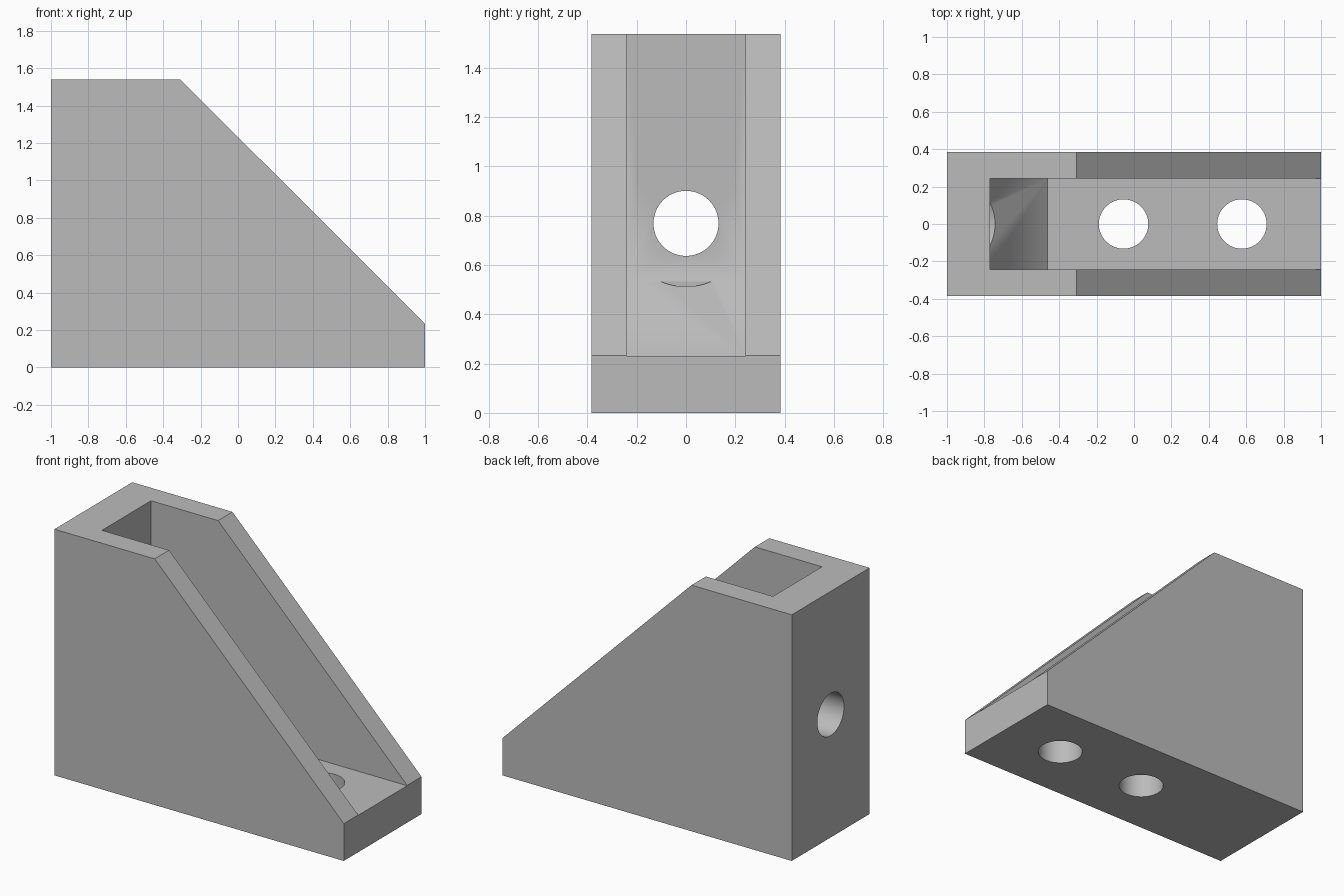
import bpy, bmesh, math
from mathutils import Matrix

cube = bpy.data.objects.get("Cube")
if cube:
    bpy.data.objects.remove(cube, do_unlink=True)

grey = bpy.data.materials.new("plain grey")
grey.use_nodes = True
grey.diffuse_color = (0.5, 0.5, 0.5, 1)
grey.node_tree.nodes["Principled BSDF"].inputs["Base Color"].default_value = (0.5, 0.5, 0.5, 1)


def add_object(name, bm):
    bmesh.ops.recalc_face_normals(bm, faces=bm.faces)
    mesh = bpy.data.meshes.new(name)
    bm.to_mesh(mesh)
    bm.free()
    mesh.materials.append(grey)
    obj = bpy.data.objects.new(name, mesh)
    bpy.context.collection.objects.link(obj)
    return obj


def prism(name, profile, half_width):
    """Side profile in x and z, extruded along y."""
    bm = bmesh.new()
    face = bm.faces.new([bm.verts.new((x, -half_width, z)) for x, z in profile])
    side = bmesh.ops.extrude_face_region(bm, geom=[face])["geom"]
    moved = [v for v in side if isinstance(v, bmesh.types.BMVert)]
    bmesh.ops.translate(bm, verts=moved, vec=(0, 2 * half_width, 0))
    return add_object(name, bm)


def cylinder(name, centre, radius, depth, along_x=False, max_y=1):
    bm = bmesh.new()
    turn = Matrix.Rotation(math.pi / 2 if along_x else 0, 4, 'Y')
    bmesh.ops.create_cone(bm, cap_ends=True, segments=64, radius1=radius, radius2=radius,
                          depth=depth, matrix=Matrix.Translation(centre) @ turn)
    if max_y < radius:
        for y in (-max_y, max_y):
            cut = bmesh.ops.bisect_plane(bm, geom=bm.verts[:] + bm.edges[:] + bm.faces[:],
                                         plane_co=(0, y, 0), plane_no=(0, y, 0), clear_outer=True)
            rim = [e for e in cut["geom_cut"] if isinstance(e, bmesh.types.BMEdge)]
            bmesh.ops.contextual_create(bm, geom=rim)
    return add_object(name, bm)


# Solid gusset body
bracket = prism("angle_bracket",
                [(-1, 0), (1, 0), (1, 0.233), (-0.307, 1.538), (-1, 1.538)], 0.384)

# Open channel with a sloped inner corner, screw holes and head clearance
cutters = [
    prism("channel_cutter",
          [(-0.771, 1.7), (-0.771, 0.54), (-0.462, 0.231), (1.2, 0.231), (1.2, 1.7)], 0.242),
    cylinder("head_clearance_cutter", (-0.621, 0, 0.769), 0.257, 0.3, True, 0.2),
    cylinder("wall_hole_cutter", (-0.9, 0, 0.769), 0.132, 0.4, True),
    cylinder("inner_floor_hole_cutter", (-0.056, 0, 0.1), 0.132, 0.4),
    cylinder("outer_floor_hole_cutter", (0.577, 0, 0.1), 0.132, 0.4),
]

bpy.ops.object.select_all(action='DESELECT')
bracket.select_set(True)
bpy.context.view_layer.objects.active = bracket
for cutter in cutters:
    cutter.hide_render = True
    mod = bracket.modifiers.new("cut", 'BOOLEAN')
    mod.operation = 'DIFFERENCE'
    mod.solver = 'EXACT'
    mod.object = cutter
    bpy.ops.object.modifier_apply(modifier=mod.name)
    bpy.data.objects.remove(cutter, do_unlink=True)

bpy.ops.object.shade_smooth_by_angle(angle=math.radians(30))
